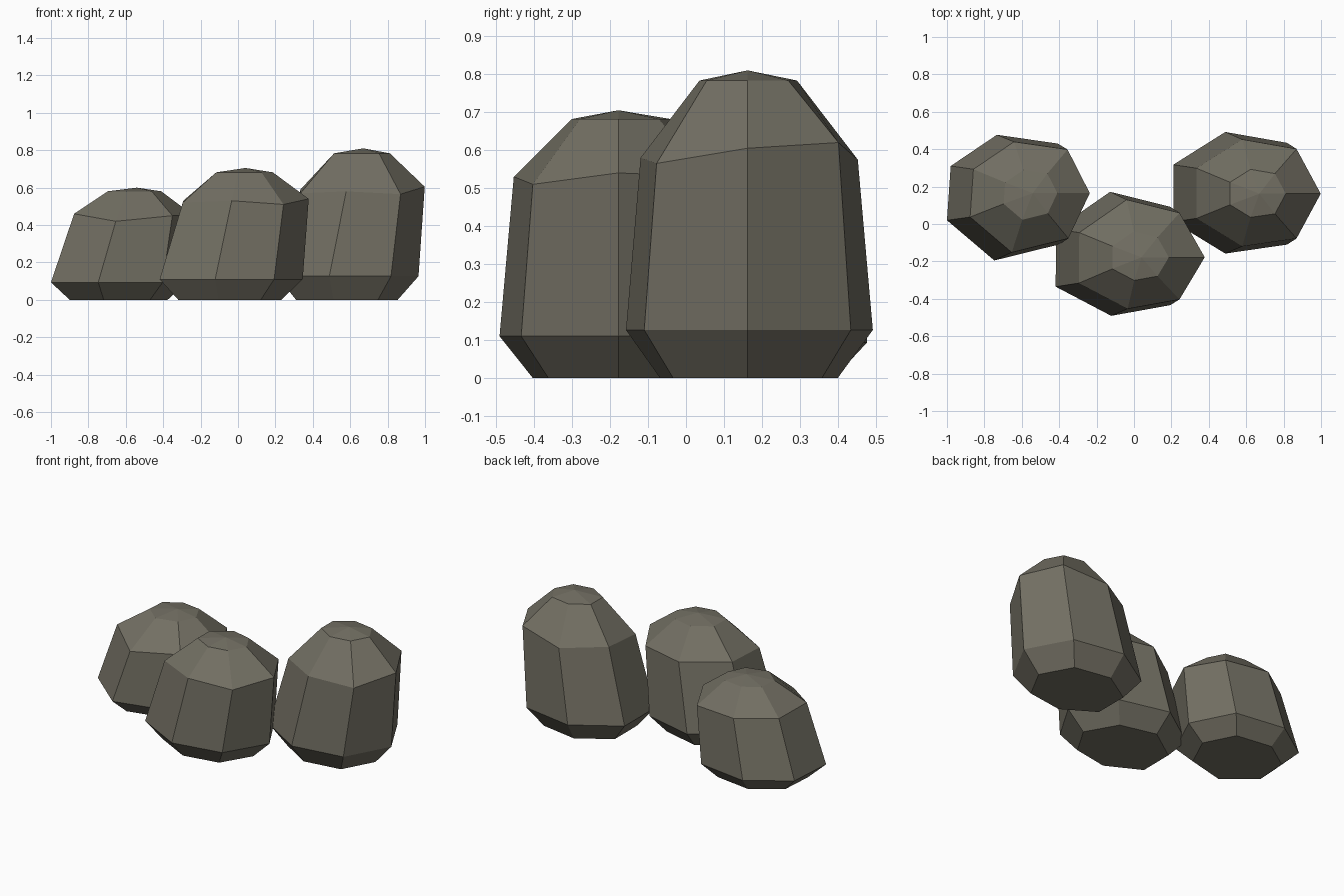
import bpy, bmesh

if "Cube" in bpy.data.objects:
    bpy.data.objects.remove(bpy.data.objects["Cube"])

stone = bpy.data.materials.new("stone")
stone.diffuse_color = (0.17, 0.16, 0.125, 1)
stone.use_nodes = True
stone.node_tree.nodes["Principled BSDF"].inputs["Base Color"].default_value = stone.diffuse_color


def make_rock(name, cx, cy, height, outline, shoulder):
    """Seven-sided leaning boulder: scaled copies of one outline plus a peak."""
    # ring: height, outline scale, sideways lean
    rings = [([0] * 7, 0.72, 0),
             ([0.156 * height] * 7, 1.0, 0),
             (shoulder, 0.88, 0.081),
             ([0.967 * height] * 7, 0.395, 0.087)]
    bm = bmesh.new()
    loops = [[bm.verts.new((cx + lean + x * s, cy + y * s, z))
              for (x, y), z in zip(outline, zs)] for zs, s, lean in rings]
    peak = bm.verts.new((cx + 0.102, cy, height))
    bm.faces.new(loops[0][::-1])
    for k in range(7):
        n = (k + 1) % 7
        for lo, hi in zip(loops, loops[1:]):
            bm.faces.new((lo[k], lo[n], hi[n], hi[k]))
        bm.faces.new((loops[-1][k], loops[-1][n], peak))
    bmesh.ops.recalc_face_normals(bm, faces=bm.faces)
    mesh = bpy.data.meshes.new(name)
    bm.to_mesh(mesh)
    bm.free()
    mesh.materials.append(stone)
    bpy.context.collection.objects.link(bpy.data.objects.new(name, mesh))


# Small rock at the left
make_rock("small_rock", -0.643, 0.165, 0.60,
          [(0.37, 0), (0.235, 0.265), (-0.09, 0.312), (-0.337, 0.145),
           (-0.357, -0.145), (-0.104, -0.36), (0.24, -0.275)],
          [0.45, 0.44, 0.45, 0.45, 0.46, 0.42, 0.45])

# Middle rock at the front
make_rock("middle_rock", -0.062, -0.178, 0.705,
          [(0.408, 0), (0.255, 0.27), (-0.066, 0.35), (-0.354, 0.15),
           (-0.357, -0.157), (-0.06, -0.313), (0.255, -0.256)],
          [0.54, 0.53, 0.53, 0.53, 0.52, 0.53, 0.51])

# Tall rock at the right
make_rock("tall_rock", 0.568, 0.162, 0.81,
          [(0.397, 0), (0.25, 0.272), (-0.08, 0.33), (-0.358, 0.155),
           (-0.358, -0.15), (-0.08, -0.32), (0.25, -0.272)],
          [0.605, 0.62, 0.575, 0.59, 0.57, 0.58, 0.565])
